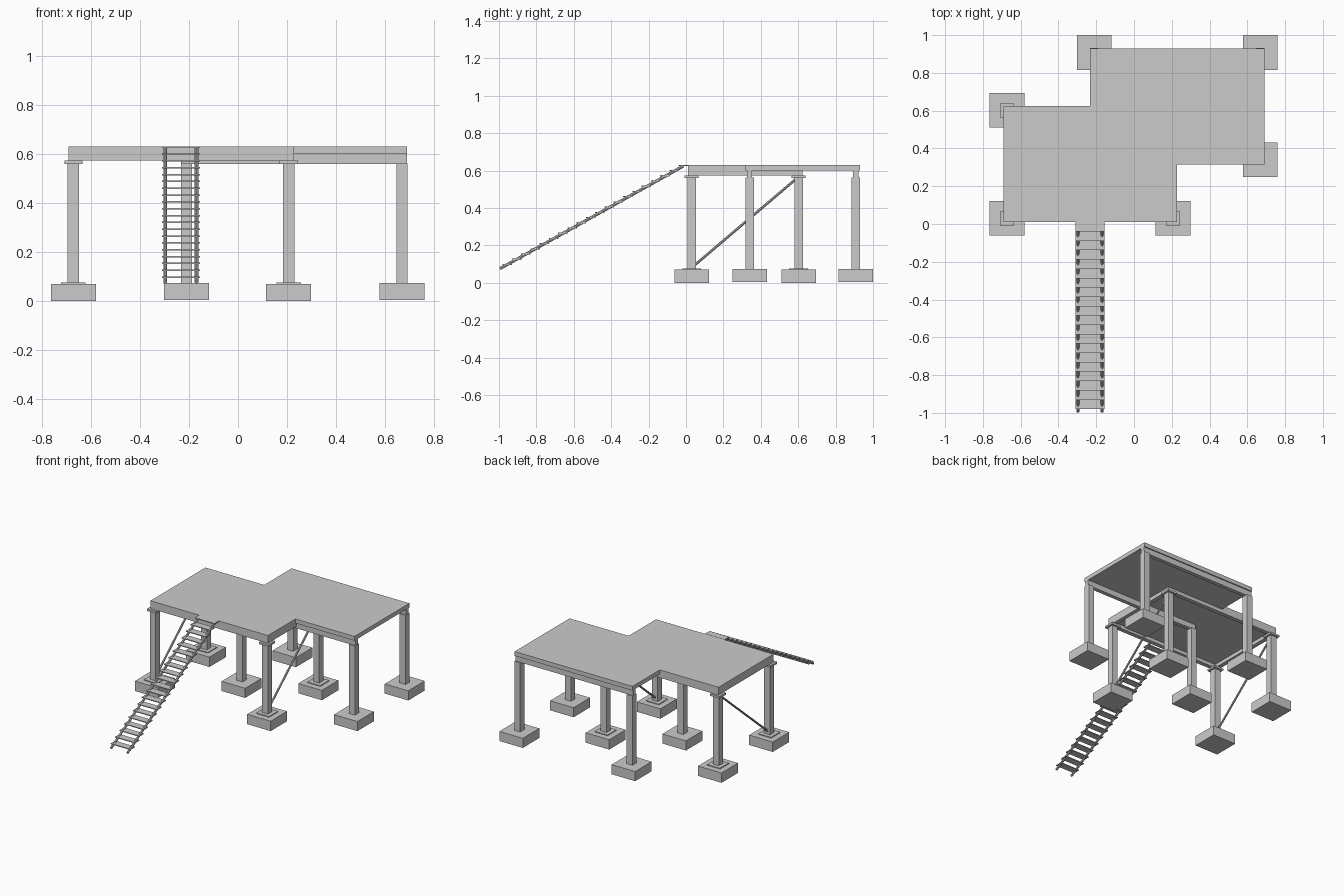
import bpy, bmesh, math
from mathutils import Vector, Matrix

if "Cube" in bpy.data.objects:
    bpy.data.objects.remove(bpy.data.objects["Cube"])


def box(name, x0, x1, y0, y1, z0, z1):
    bm = bmesh.new()
    bmesh.ops.create_cube(bm, size=1, matrix=Matrix.LocRotScale(
        Vector(((x0 + x1) / 2, (y0 + y1) / 2, (z0 + z1) / 2)), None,
        Vector((x1 - x0, y1 - y0, z1 - z0))))
    return finish(name, bm)


def square(name, x, y, half, z0, z1):
    return box(name, x - half, x + half, y - half, y + half, z0, z1)


def rod(name, a, b, radius, sides):
    a, b = Vector(a), Vector(b)
    d = b - a
    m = Matrix.Translation((a + b) / 2) @ d.to_track_quat('Z', 'Y').to_matrix().to_4x4()
    bm = bmesh.new()
    bmesh.ops.create_cone(bm, cap_ends=True, segments=sides, radius1=radius,
                          radius2=radius, depth=d.length, matrix=m)
    return finish(name, bm)


def finish(name, bm):
    mesh = bpy.data.meshes.new(name)
    bm.to_mesh(mesh)
    bm.free()
    ob = bpy.data.objects.new(name, mesh)
    bpy.context.collection.objects.link(ob)
    return ob


# Stepped deck: two offset rectangles merged into one outline
outline = [(-.692, .01), (.228, .01), (.228, .316), (.69, .316),
           (.69, .93), (-.232, .93), (-.232, .624), (-.692, .624)]
bm = bmesh.new()
face = bm.faces.new([bm.verts.new((x, y, .6)) for x, y in outline])
ext = bmesh.ops.extrude_face_region(bm, geom=[face])
bmesh.ops.translate(bm, vec=(0, 0, .03),
                    verts=[v for v in ext['geom'] if isinstance(v, bmesh.types.BMVert)])
bmesh.ops.recalc_face_normals(bm, faces=bm.faces[:])
finish("deck", bm)

# Front section: footings, base plates, columns, caps
for x in (-.672, .207):
    for y in (.03, .602):
        square("front_footing", x, y, .092, 0, .07)
        square("front_base_plate", x, y, .05, .07, .076)
        square("front_column", x, y, .023, .076, .562)
        square("front_cap", x, y, .037, .56, .574)
    # Diagonal brace on each side
    rod("diagonal_brace", (x, .035, .085), (x, .597, .563), .007, 8)

# Front section: edge beams all round
for y in (.01, .594):
    box("front_cross_beam", -.692, .228, y, y + .03, .574, .6)
for x in (-.692, .198):
    box("front_side_beam", x, x + .03, .04, .594, .574, .6)

# Back section: footings and columns, with beams running across
for y in (.34, .908):
    for x in (-.21, .669):
        square("back_footing", x, y, .092, .005, .073)
        square("back_column", x, y, .023, .073, .562)
    box("back_cross_beam", -.232, .69, y - .014, y + .014, .56, .6)

# Stair: two sloping rails and level treads
for x in (-.297, -.169):
    rod("stair_rail", (x, -.995, .076), (x, -.015, .624), .008, 8)
steps = 20
for i in range(steps):
    t = i / (steps - 1)
    y, z = -.955 + .94 * t, .098 + .53 * t
    box("stair_tread", -.31, -.156, y - .025, y + .025, z - .003, z + .003)
